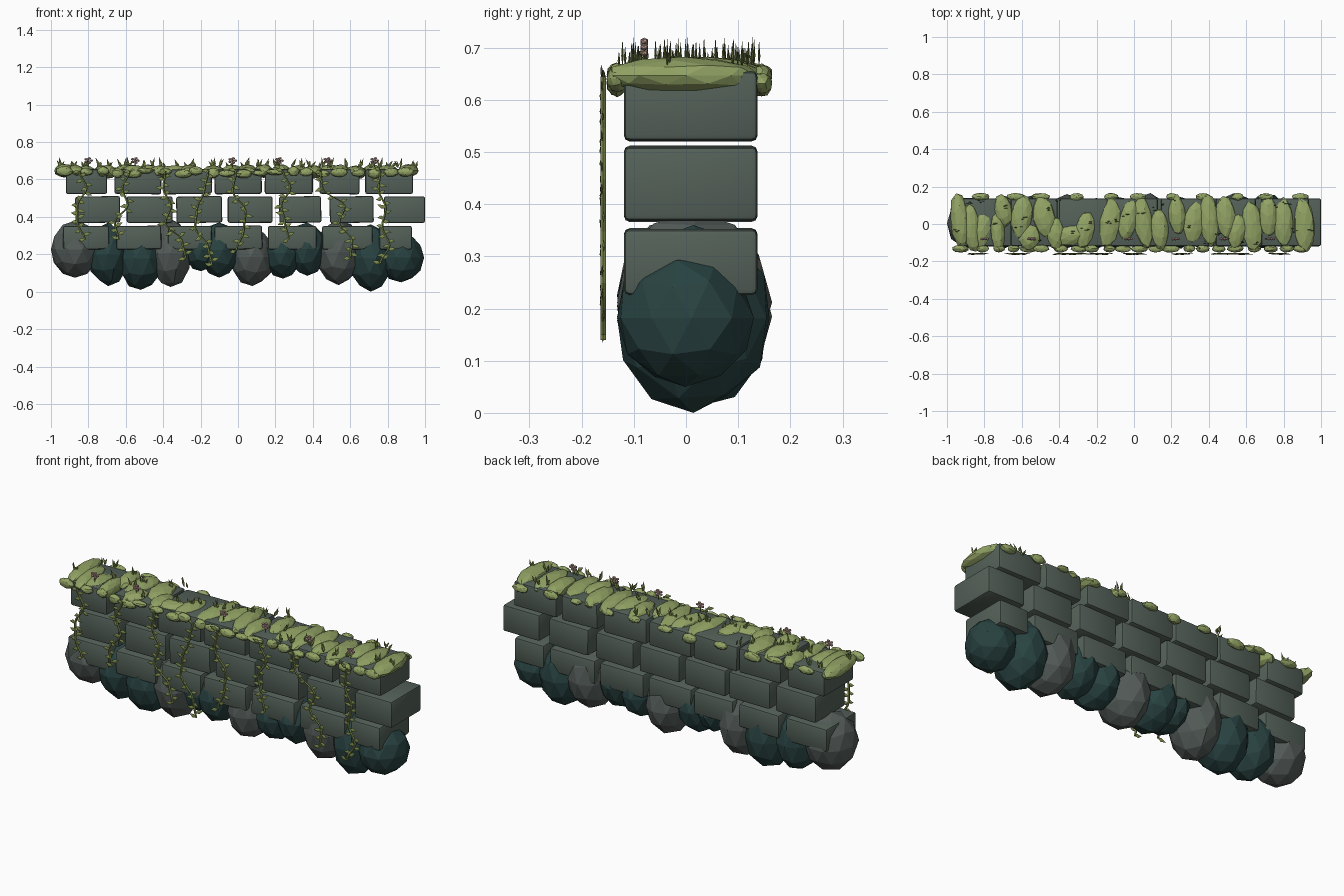
import bpy, bmesh, math, random
from mathutils import Matrix, Vector

if "Cube" in bpy.data.objects:
    bpy.data.objects.remove(bpy.data.objects["Cube"])

random.seed(7)


def material(name, rgb):
    m = bpy.data.materials.new(name)
    m.diffuse_color = (*rgb, 1)
    m.use_nodes = True
    m.node_tree.nodes["Principled BSDF"].inputs["Base Color"].default_value = m.diffuse_color
    return m


BRICK = material("brick grey green", (0.09, 0.12, 0.10))
GREY = material("rock grey", (0.085, 0.103, 0.095))
TEAL = material("rock dark teal", (0.021, 0.055, 0.053))
MOSS = material("moss green", (0.29, 0.37, 0.13))
VINE = material("vine green", (0.21, 0.27, 0.075))
PINK = material("blossom pink", (0.52, 0.33, 0.29))


def finish(name, bm, mat, smooth=False):
    bmesh.ops.recalc_face_normals(bm, faces=bm.faces)
    me = bpy.data.meshes.new(name)
    bm.to_mesh(me)
    bm.free()
    me.materials.append(mat)
    ob = bpy.data.objects.new(name, me)
    bpy.context.collection.objects.link(ob)
    if smooth:
        bpy.context.view_layer.objects.active = ob
        ob.select_set(True)
        bpy.ops.object.shade_smooth_by_angle(angle=math.radians(40))
        ob.select_set(False)
    return ob


def blob(bm, center, half, jitter=0.06, turn=0.0, subdiv=2):
    """Faceted stone-like ellipsoid fitted to exact half sizes."""
    vs = bmesh.ops.create_icosphere(bm, subdivisions=subdiv, radius=1)["verts"]
    spin = Matrix.Rotation(random.uniform(0, 6), 3, 'Z')
    for v in vs:
        v.co = spin @ v.co * random.uniform(1 - jitter, 1 + jitter)
    lo = [min(v.co[i] for v in vs) for i in range(3)]
    hi = [max(v.co[i] for v in vs) for i in range(3)]
    rot = Matrix.Rotation(turn, 3, 'Z')
    for v in vs:
        p = [((v.co[i] - lo[i]) / (hi[i] - lo[i]) * 2 - 1) * half[i] for i in range(3)]
        v.co = Vector(center) + rot @ Vector(p)


def leaf(bm, base, tip, width, thick=0.003):
    """Thin pointed blade lying mostly in the xz plane."""
    base, tip = Vector(base), Vector(tip)
    d = tip - base
    side = Vector((d.z, 0, -d.x)).normalized() * width / 2
    mid = base + d * 0.4
    up = Vector((0, thick / 2, 0))
    ring = [bm.verts.new(p) for p in (base, mid + side, tip, mid - side)]
    for cap in (bm.verts.new(mid + up), bm.verts.new(mid - up)):
        for i in range(4):
            bm.faces.new((ring[i], ring[(i + 1) % 4], cap))


# Brick courses: bottom z, top z, then x spans
courses = {
    "bottom_brick": (0.226, 0.352, [(-.935, -.69), (-.65, -.41), (-.375, -.14), (-.125, .13),
                                    (.16, .42), (.45, .72), (.755, .93)]),
    "middle_brick": (0.368, 0.510, [(-.87, -.63), (-.595, -.35), (-.33, -.085), (-.055, .185),
                                    (.22, .445), (.49, .725), (.78, 1.0)]),
    "top_brick": (0.522, 0.655, [(-.92, -.70), (-.66, -.41), (-.40, -.14), (-.125, .127),
                                 (.143, .40), (.436, .65), (.68, .935)]),
}
for name, (z0, z1, spans) in courses.items():
    for i, (x0, x1) in enumerate(spans):
        bm = bmesh.new()
        tilt = Matrix.Rotation(random.uniform(-.02, .02) if i < 6 else 0, 4, 'Y')
        size = Matrix.Diagonal((x1 - x0, 0.256, z1 - z0, 1))
        place = Matrix.Translation(((x0 + x1) / 2, 0.009, (z0 + z1) / 2))
        bmesh.ops.create_cube(bm, size=1, matrix=place @ tilt @ size)
        bmesh.ops.bevel(bm, geom=bm.edges[:], offset=0.011, segments=2,
                        profile=0.5, affect='EDGES')
        finish(name, bm, BRICK, smooth=True)

# Foundation rocks: x min, x max, z min, z max, back y
rocks = [
    (-1.0, -.74, .075, .38, .14, GREY), (-.80, -.59, .03, .37, .15, TEAL),
    (-.64, -.40, .01, .35, .155, TEAL), (-.47, -.25, .025, .39, .16, GREY),
    (-.28, -.12, .11, .34, .14, TEAL), (-.21, .01, .075, .37, .15, TEAL),
    (-.04, .19, .03, .34, .165, GREY), (.14, .34, .07, .34, .15, TEAL),
    (.27, .47, .085, .37, .145, TEAL), (.42, .66, .035, .385, .165, GREY),
    (.59, .83, .0, .36, .16, TEAL), (.75, .995, .05, .31, .13, TEAL),
]
for x0, x1, z0, z1, yb, mat in rocks:
    bm = bmesh.new()
    yf = -.132
    blob(bm, ((x0 + x1) / 2, (yf + yb) / 2, (z0 + z1) / 2),
         ((x1 - x0) / 2, (yb - yf) / 2, (z1 - z0) / 2), 0.03)
    finish("foundation_rock", bm, mat)

# Moss cushions on the wall top: x, y, half width, half length
moss = [
    (-.93, .02, .05, .145), (-.87, -.02, .05, .13), (-.81, -.03, .05, .10),
    (-.73, -.04, .04, .11), (-.70, .07, .05, .09), (-.60, .04, .06, .12),
    (-.56, -.07, .06, .07), (-.48, .04, .06, .12), (-.42, -.05, .05, .09),
    (-.34, -.06, .10, .055), (-.26, -.03, .055, .10), (-.13, .01, .06, .14),
    (-.03, .02, .05, .12), (.05, .01, .055, .14), (.14, -.03, .05, .11),
    (.23, .05, .05, .11), (.32, .01, .06, .12), (.40, .02, .055, .145),
    (.49, .03, .055, .12), (.55, -.04, .05, .10), (.63, -.01, .06, .135),
    (.72, .04, .05, .11), (.80, .01, .055, .135), (.91, .0, .055, .145),
]
bm = bmesh.new()
for i, (x, y, rx, ry) in enumerate(moss):
    blob(bm, (x, y, .643 + random.uniform(-.004, .004)), (rx, ry, .036), .05,
         turn=random.uniform(-.22, .22))
# Small tufts spilling over the front and back edges
for i in range(22):
    for y in (-.132, .145):
        if y < 0 or i % 2:
            blob(bm, (-.91 + i * .086 + random.uniform(-.02, .02), y, .64 + random.uniform(-.01, .01)),
                 (random.uniform(.03, .05), .02, random.uniform(.015, .028)), .08)
finish("moss_cushions", bm, MOSS)

# Grass blades along the top, in little tufts
bm = bmesh.new()
for i in range(32):
    x = -.93 + i * .06 + random.uniform(-.02, .02)
    y = random.uniform(-.12, .145)
    for k in range(3):
        bx, by = x + random.uniform(-.012, .012), y + random.uniform(-.01, .01)
        top = random.uniform(.69, .722)
        leaf(bm, (bx, by, .662), (bx + random.uniform(-.03, .03), by, top), .015, .005)
finish("grass_blades", bm, VINE)

# Blossoms: a ring of petals around a centre
stems = bmesh.new()
bm = bmesh.new()
for x in (-.80, -.55, -.03, .22, .48, .73):
    blob(bm, (x, -.08, .701), (.007, .007, .007), 0, subdiv=1)
    leaf(stems, (x, -.08, .66), (x, -.08, .70), .008)
    for k in range(5):
        a = k * math.tau / 5
        blob(bm, (x + .016 * math.cos(a), -.08, .701 + .012 * math.sin(a)),
             (.009, .007, .007), 0, subdiv=1)
finish("blossoms", bm, PINK)
finish("blossom_stems", stems, VINE)

# Hanging vines: lowest z, then x along evenly spaced heights
vines = [
    (.28, (-.85, -.81, -.86, -.86, -.82)), (.28, (-.58, -.62, -.59, -.66, -.64)),
    (.18, (-.39, -.40, -.36, -.39, -.30, -.28)), (.14, (-.16, -.18, -.22, -.23, -.16, -.14)),
    (.22, (-.01, -.03, .04, .03, -.01)), (.28, (.24, .28, .23, .25, .27)),
    (.18, (.44, .45, .57, .54, .61, .60)), (.15, (.76, .75, .79, .77, .81, .76)),
]
for zend, xs in vines:
    bm = bmesh.new()
    n = 4 * (len(xs) - 1)
    prev = None
    for s in range(n + 1):
        j, t = min(s // 4, len(xs) - 2), s / 4 - min(s // 4, len(xs) - 2)
        t = t * t * (3 - 2 * t)
        x = xs[j] * (1 - t) + xs[j + 1] * t
        z = .645 + (zend - .645) * s / n
        ring = [bm.verts.new((x + .0065 * math.cos(a * math.tau / 5),
                              -.159 + .0055 * math.sin(a * math.tau / 5), z)) for a in range(5)]
        if prev:
            for a in range(5):
                bm.faces.new((prev[a], prev[(a + 1) % 5], ring[(a + 1) % 5], ring[a]))
        else:
            bm.faces.new(ring)
        prev = ring
        # Alternating leaves
        d = 1 if s % 2 else -1
        leaf(bm, (x, -.16, z), (x + d * random.uniform(.03, .045), -.16 + random.uniform(-.006, .006),
                                z + random.uniform(-.02, .025)), .022, .005)
    bm.faces.new(prev)
    finish("hanging_vine", bm, VINE)
